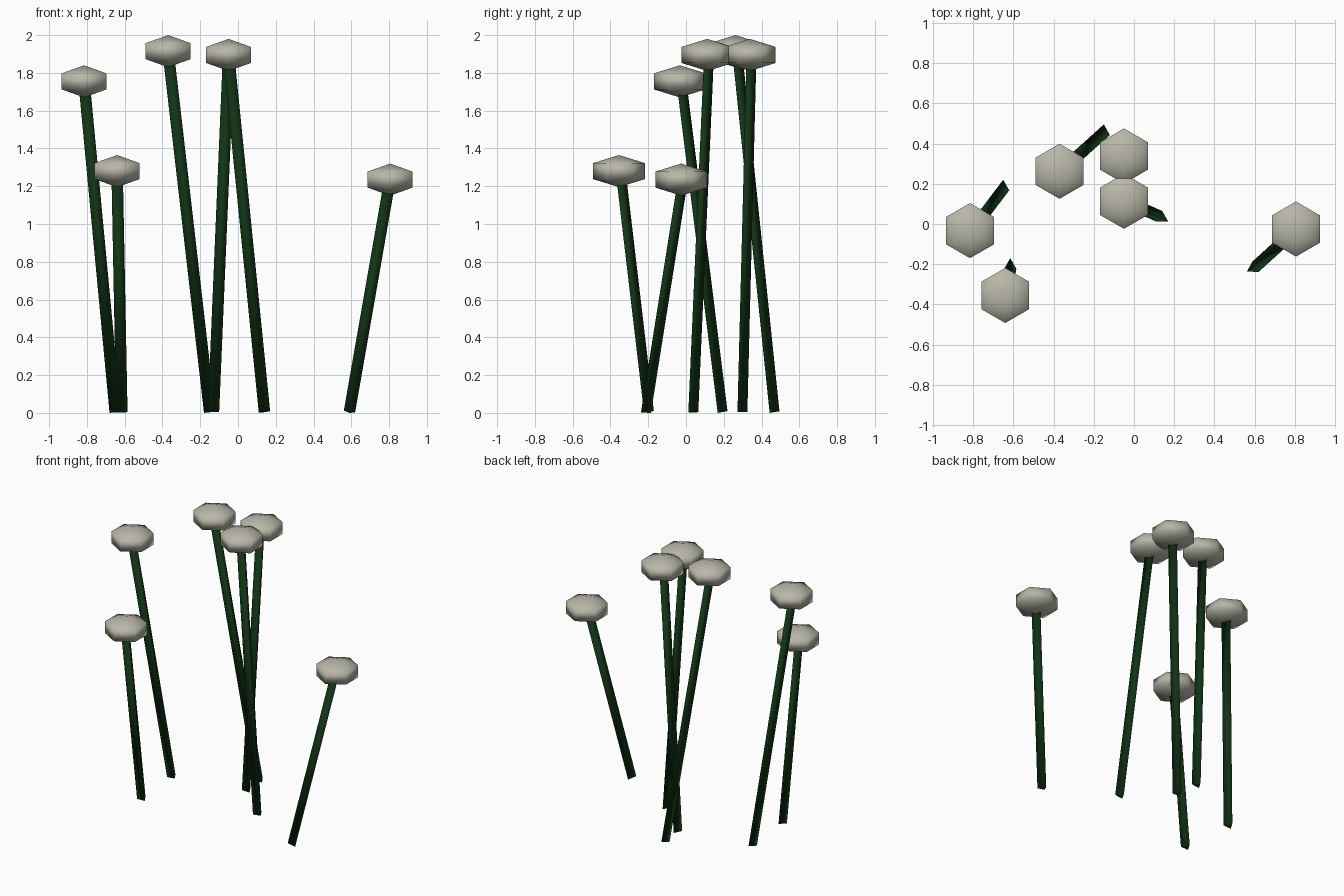
import bpy
from mathutils import Vector

cube = bpy.data.objects.get("Cube")
if cube:
    bpy.data.objects.remove(cube, do_unlink=True)


def make_material(name, color):
    mat = bpy.data.materials.new(name)
    mat.use_nodes = True
    mat.diffuse_color = color
    mat.node_tree.nodes["Principled BSDF"].inputs["Base Color"].default_value = color
    return mat


cap_grey = make_material("pale grey", (0.48, 0.47, 0.39, 1))
stem_green = make_material("dark green", (0.006, 0.034, 0.008, 1))

HEAD_SIZE = (0.158, 0.158, 0.085)
STEM_RADIUS = 0.035


def add_stem(name, base, top):
    # Three-sided stalk leaning from the ground to the head
    axis = top - base
    bpy.ops.mesh.primitive_cylinder_add(vertices=3, radius=STEM_RADIUS, depth=axis.length)
    stem = bpy.context.object
    stem.name = name
    stem.rotation_mode = "QUATERNION"
    stem.rotation_quaternion = Vector((0, 0, 1)).rotation_difference(axis)
    stem.location = (base + top) / 2
    stem.data.materials.append(stem_green)
    bpy.ops.object.shade_smooth()


def add_head(name, centre):
    # Flattened six-sided ball
    bpy.ops.mesh.primitive_uv_sphere_add(segments=6, ring_count=3, radius=1, location=centre)
    head = bpy.context.object
    head.name = name
    head.scale = HEAD_SIZE
    head.data.materials.append(cap_grey)
    bpy.ops.object.shade_smooth()


# Each stalk: foot (x, y) and head centre
stalks = [
    ((-0.65, 0.185), (-0.815, -0.033, 1.755)),
    ((-0.615, -0.205), (-0.64, -0.355, 1.28)),
    ((-0.15, 0.46), (-0.37, 0.262, 1.915)),
    ((-0.13, 0.29), (-0.05, 0.338, 1.895)),
    ((0.14, 0.03), (-0.05, 0.113, 1.895)),
    ((0.59, -0.22), (0.805, -0.025, 1.235)),
]
for i, (foot, centre) in enumerate(stalks, 1):
    add_stem(f"stem_{i}", Vector((*foot, 0.005)), Vector(centre))
    add_head(f"head_{i}", centre)
